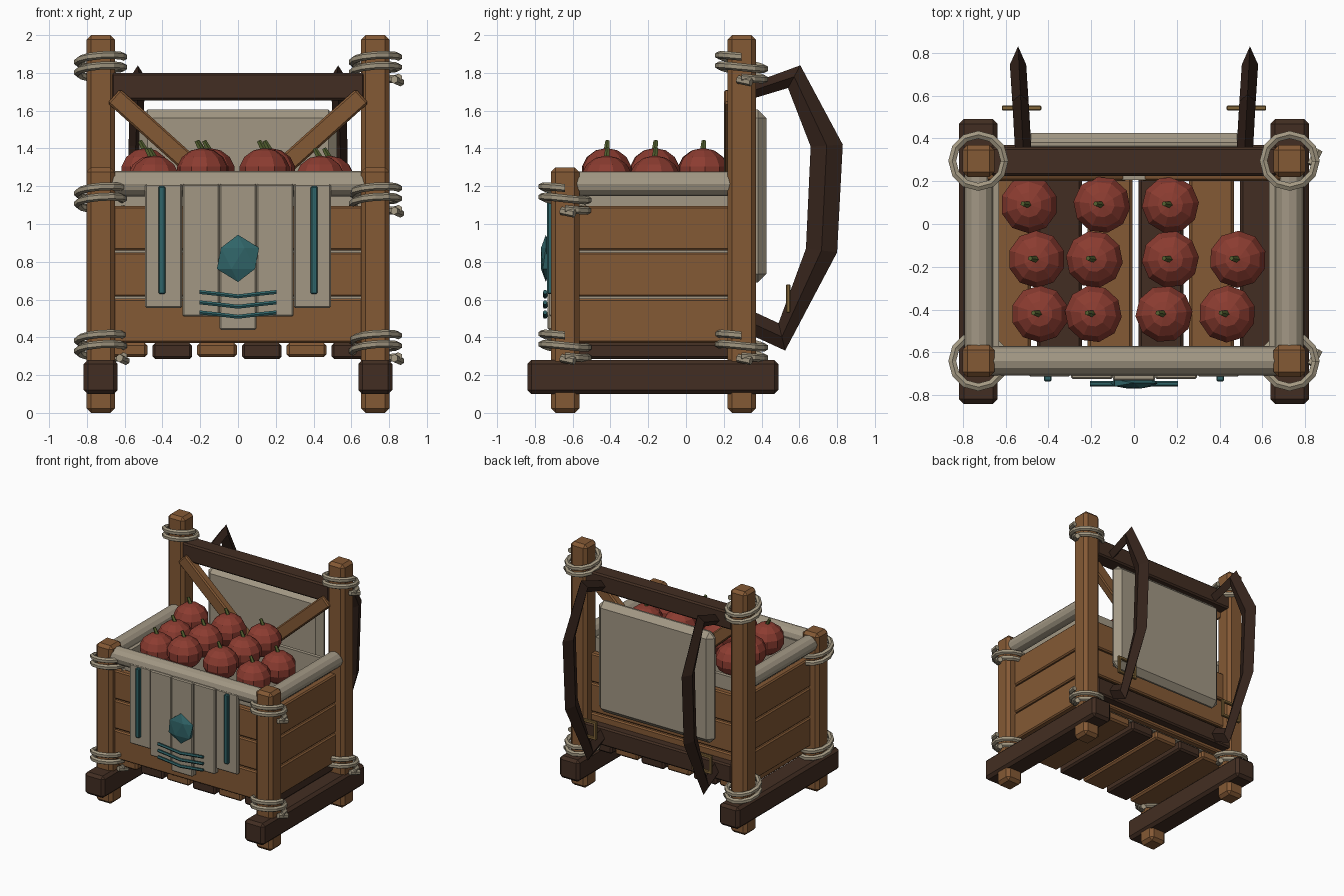
import bpy, bmesh, math
from mathutils import Vector, Matrix

if "Cube" in bpy.data.objects:
    bpy.data.objects.remove(bpy.data.objects["Cube"])


def material(name, rgb):
    m = bpy.data.materials.new(name)
    m.diffuse_color = (*rgb, 1)
    m.use_nodes = True
    m.node_tree.nodes["Principled BSDF"].inputs["Base Color"].default_value = m.diffuse_color
    return m


WOOD = material("wood", (0.23, 0.10, 0.035))
DARK = material("dark_wood", (0.055, 0.027, 0.016))
STRAP = material("leather", (0.035, 0.017, 0.011))
CLOTH = material("cloth", (0.36, 0.31, 0.23))
ROPE = material("rope", (0.36, 0.31, 0.22))
TEAL = material("teal", (0.03, 0.13, 0.14))
RED = material("fruit_red", (0.26, 0.045, 0.03))
GREEN = material("stem_green", (0.09, 0.12, 0.03))
BRASS = material("brass", (0.22, 0.13, 0.04))


def finish(name, bm, mat):
    bmesh.ops.recalc_face_normals(bm, faces=bm.faces)
    me = bpy.data.meshes.new(name)
    bm.to_mesh(me)
    bm.free()
    me.materials.append(mat)
    ob = bpy.data.objects.new(name, me)
    bpy.context.collection.objects.link(ob)
    return ob


def box(name, x, y, z, mat, bevel=0.01, rot=0.0):
    """Bevelled box from (min, max) pairs, optionally turned about y."""
    bm = bmesh.new()
    size = [b - a for a, b in (x, y, z)]
    mid = Vector([(a + b) / 2 for a, b in (x, y, z)])
    bmesh.ops.create_cube(bm, size=1, matrix=Matrix.Diagonal((*size, 1)))
    if bevel:
        bmesh.ops.bevel(bm, geom=bm.edges[:], offset=bevel, segments=1, affect='EDGES')
    bm.transform(Matrix.Translation(mid) @ Matrix.Rotation(rot, 4, 'Y'))
    return finish(name, bm, mat)


def rod(name, a, b, r, mat, sides=12, r2=None):
    a, b = Vector(a), Vector(b)
    bm = bmesh.new()
    rotation = (b - a).to_track_quat('Z', 'Y').to_matrix().to_4x4()
    bmesh.ops.create_cone(bm, cap_ends=True, segments=sides, radius1=r,
                          radius2=r if r2 is None else r2, depth=(b - a).length,
                          matrix=Matrix.Translation((a + b) / 2) @ rotation)
    return finish(name, bm, mat)


def loft(name, rings, mat):
    """Skin a list of equal-length point rings, with end caps."""
    bm = bmesh.new()
    vs = [[bm.verts.new(p) for p in ring] for ring in rings]
    n = len(vs[0])
    for r, s in zip(vs, vs[1:]):
        for i in range(n):
            bm.faces.new((r[i], r[(i + 1) % n], s[(i + 1) % n], s[i]))
    bm.faces.new(vs[0])
    bm.faces.new(vs[-1])
    return finish(name, bm, mat)


def rope(name, cx, cy, z0):
    """Two turns of cord around a post."""
    rings = []
    for k in range(25):
        a = k * math.tau / 12
        z = z0 + 0.055 * a / math.tau - 0.022 * math.sin(a)
        ring = []
        for j in range(6):
            t = j * math.tau / 6 + math.pi / 6
            rr = 0.122 + 0.021 * math.cos(t)
            ring.append((cx + rr * math.cos(a), cy + rr * math.sin(a), z + 0.021 * math.sin(t)))
        rings.append(ring)
    loft(name, rings, ROPE)
    rod(name + "_tail", (cx + 0.1, cy - 0.02, z0 - 0.01), (cx + 0.135, cy + 0.05, z0 - 0.025),
        0.022, ROPE, 6)


FY, BY, PX = -0.64, 0.295, 0.727

# Posts, runners, side planks, rolled side cloth and lashings
for s, side in ((-1, "left"), (1, "right")):
    px = s * PX
    box(side + "_front_post", (px - .075, px + .075), (FY - .075, FY + .075), (0, 1.3), WOOD, .024)
    box(side + "_back_post", (px - .075, px + .075), (BY - .075, BY + .075), (0, 2), WOOD, .024)
    box(side + "_runner", (px - .09, px + .09), (-.84, .49), (.1, .28), DARK, .022)
    for i in range(3):
        z = .37 + i * .245
        box(f"{side}_plank_{i}", (s * .705 - .03, s * .705 + .03), (-.6, .25), (z, z + .235), WOOD)
    box(side + "_liner", (s * .645 - .015, s * .645 + .015), (-.6, .235), (.37, 1.2), CLOTH, 0)
    rod(side + "_cloth_roll", (s * .725, -.62, 1.213), (s * .725, .25, 1.213), .066, CLOTH)
    for where, y, zs in (("front", FY, (1.08, .3)), ("back", BY, (1.775, .3))):
        for i, z in enumerate(zs):
            rope(f"{side}_{where}_rope_{i}", px, y, z)

# Front and back planks, liner, front roll
for i in range(3):
    z = .37 + i * .245
    box(f"front_plank_{i}", (-.68, .68), (-.67, -.61), (z, z + .235), WOOD)
    box(f"back_plank_{i}", (-.68, .68), (.24, .3), (z, z + .235), WOOD)
box("front_liner", (-.64, .64), (-.6, -.57), (.37, 1.2), CLOTH, 0)
box("back_liner", (-.64, .64), (.205, .235), (.37, 1.2), CLOTH, 0)
rod("front_cloth_roll", (-.67, FY, 1.213), (.67, FY, 1.213), .067, CLOTH)

# Floor slats
for i in range(6):
    x = -.585 + i * .237
    box(f"floor_slat_{i}", (x - .105, x + .105), (-.63, .26), (.285 + .01 * (i % 2 == 0), .37),
        DARK if i % 2 else WOOD, .014)

# Back cross bars, diagonal braces and back pad
box("top_cross_bar", (-.67, .67), (.225, .36), (1.655, 1.8), DARK, .012)
box("lower_cross_bar", (-.67, .67), (.27, .37), (.4, .55), DARK, .012)
for s in (-1, 1):
    box("brace", (s * .36 - .4, s * .36 + .4), (.2, .27), (1.36, 1.46), WOOD, .01,
        rot=-s * math.radians(42))
box("back_pad", (-.525, .525), (.32, .425), (.69, 1.605), CLOTH, .045)

# Carrying straps with a diamond section, and buckles
INNER = [(.34, 1.66), (.54, 1.72), (.66, 1.41), (.635, .87), (.49, .475), (.35, .54)]
OUTER = [(.36, 1.75), (.605, 1.84), (.83, 1.42), (.8, .85), (.525, .33), (.35, .41)]
for s, side in ((-1, "left"), (1, "right")):
    rings = []
    for (yi, zi), (yo, zo) in zip(INNER, OUTER):
        ym, zm = (yi + yo) / 2, (zi + zo) / 2
        x = s * (.50 + .05 * yo)
        rings.append([(x, yi, zi), (x + .038, ym, zm), (x, yo, zo), (x - .038, ym, zm)])
    loft(side + "_strap", rings, STRAP)
    bx = s * .525
    for d in (-.08, .08):
        box(side + "_buckle_side", (bx + d - .012, bx + d + .012), (.53, .553), (.53, .68), BRASS, .004)
    for z in (.53, .656):
        box(side + "_buckle_bar", (bx - .092, bx + .092), (.53, .553), (z, z + .024), BRASS, .004)

# Hanging cloth strips on the front
for i, (z, y) in enumerate(((.555, -.712), (.51, -.724), (.44, -.732), (.51, -.724), (.555, -.712))):
    x = (i - 2) * .197
    box(f"banner_strip_{i}", (x - .098, x + .098), (y, -.675), (z, 1.213), CLOTH, .008)

# Teal trim: bars, faceted gem and chevrons
for s in (-1, 1):
    box("trim_bar", (s * .403 - .018, s * .403 + .018), (-.735, -.705), (.63, 1.2), TEAL, .006)
bm = bmesh.new()
bmesh.ops.create_icosphere(bm, subdivisions=1, radius=.125,
                           matrix=Matrix.Translation((0, -.742, .818)) @ Matrix.Diagonal((1, .24, 1, 1)))
finish("gem", bm, TEAL)
for i, z in enumerate((.635, .58, .527)):
    rings = []
    for x, dz in ((-.205, .005), (-.1, -.006), (0, -.018), (.1, -.006), (.205, .005)):
        rings.append([(x, -.746 + .012 * math.cos(a * math.tau / 6), z + dz + .012 * math.sin(a * math.tau / 6))
                      for a in range(6)])
    loft(f"chevron_{i}", rings, TEAL)

# Fruit with stems
FRUIT = [(.09, (-.49, -.15, .17)), (-.165, (-.455, -.185, .17, .485)), (-.42, (-.44, -.19, .14, .435))]
for y, xs in FRUIT:
    for i, x in enumerate(xs):
        z = 1.235 if abs(x) > .3 else 1.275
        if y > 0 and i == 0:
            z = 1.275
        bm = bmesh.new()
        bmesh.ops.create_uvsphere(bm, u_segments=10, v_segments=7, radius=.137,
                                  matrix=Matrix.Translation((x, y, z)) @ Matrix.Rotation(.2 * i, 4, 'Z')
                                  @ Matrix.Diagonal((1, 1, .93, 1)))
        finish("fruit", bm, RED)
        rod("fruit_stem", (x, y, z + .11), (x - .03, y + .005, z + .165), .017, GREEN, 5, .012)
